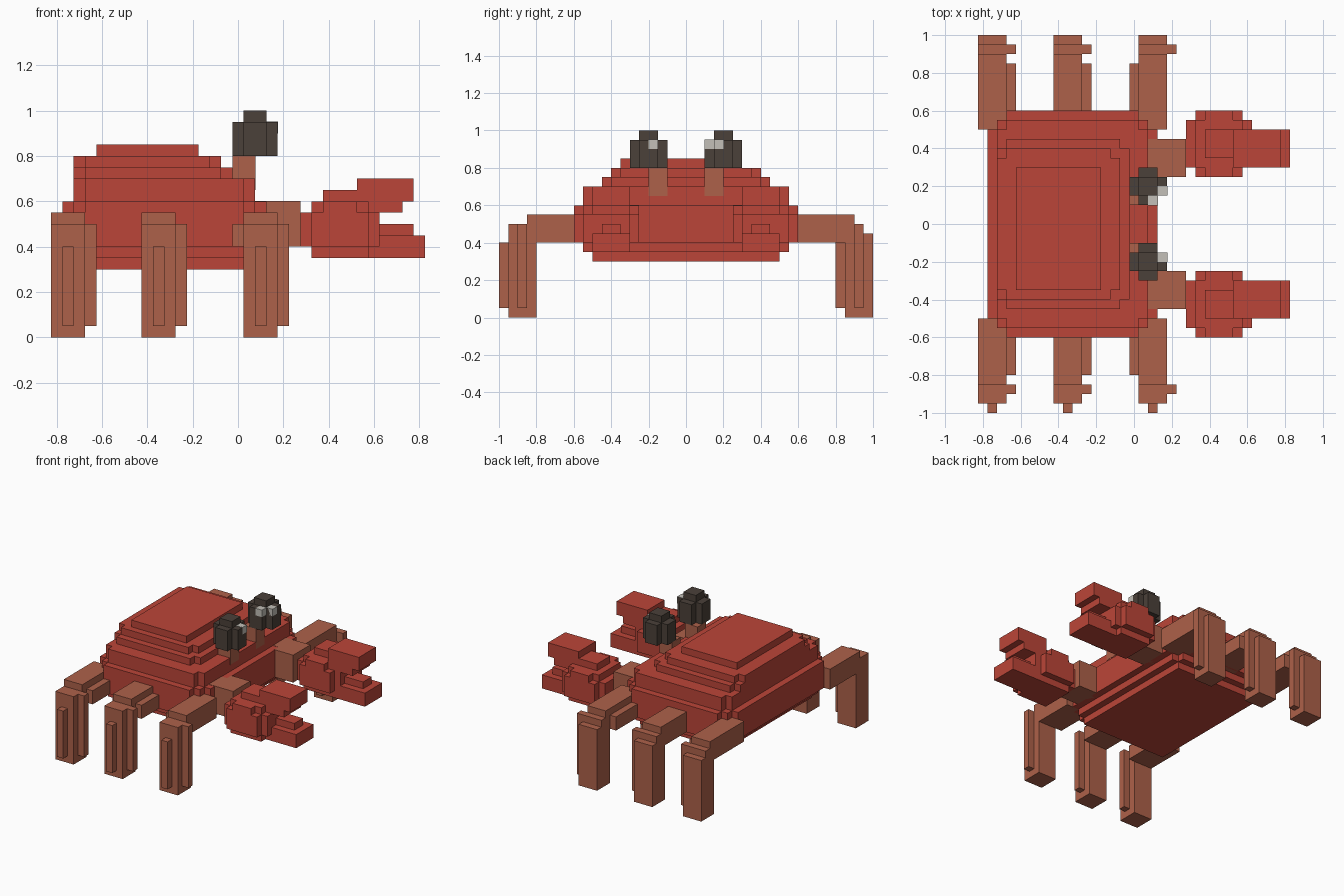
import bpy, bmesh

cube = bpy.data.objects.get("Cube")
if cube:
    bpy.data.objects.remove(cube)

U = 0.05  # one block


def material(name, rgb):
    m = bpy.data.materials.new(name)
    m.use_nodes = True
    m.diffuse_color = (*rgb, 1)
    m.node_tree.nodes["Principled BSDF"].inputs["Base Color"].default_value = (*rgb, 1)
    return m


RED = material("shell red", (0.50, 0.06, 0.04))
BROWN = material("limb brown", (0.42, 0.12, 0.068))
DARK = material("eye dark", (0.07, 0.052, 0.041))
LIGHT = material("eye glint", (0.55, 0.53, 0.48))


def slab(bm, x, y, z, steps=0):
    """Extruded rectangle whose corners are cut by a staircase of blocks."""
    def corner(cx, cy, sx, sy):
        pts = [(cx, cy + sy * steps * U)]
        for i in range(steps):
            px = cx + sx * (i + 1) * U
            pts += [(px, cy + sy * (steps - i) * U), (px, cy + sy * (steps - i - 1) * U)]
            if i == 0:
                pts[0] = (cx, cy + sy * steps * U)
        # drop the duplicate of the first point
        return pts

    outline = corner(x[0], y[0], 1, 1)
    outline += corner(x[1], y[0], -1, 1)[::-1]
    outline += corner(x[1], y[1], -1, -1)
    outline += corner(x[0], y[1], 1, -1)[::-1]
    face = bm.faces.new([bm.verts.new((px, py, z[0])) for px, py in outline])
    top = bmesh.ops.extrude_face_region(bm, geom=[face])["geom"]
    verts = [v for v in top if isinstance(v, bmesh.types.BMVert)]
    bmesh.ops.translate(bm, vec=(0, 0, z[1] - z[0]), verts=verts)


def part(name, mat, slabs, mirror=1):
    bm = bmesh.new()
    for s in slabs:
        slab(bm, *s)
    for v in bm.verts:
        v.co.y *= mirror
    bmesh.ops.recalc_face_normals(bm, faces=bm.faces)
    me = bpy.data.meshes.new(name)
    bm.to_mesh(me)
    bm.free()
    me.materials.append(mat)
    ob = bpy.data.objects.new(name, me)
    bpy.context.collection.objects.link(ob)
    return ob


# Stacked shell layers
part("shell", RED, [
    ((-.675, .025), (-.5, .5), (.3, .35)),
    ((-.725, .075), (-.55, .55), (.35, .4), 1),
    ((-.775, .125), (-.6, .6), (.4, .6), 2),
    ((-.725, .075), (-.55, .55), (.6, .7), 1),
    ((-.725, -.025), (-.45, .45), (.7, .75), 1),
    ((-.725, -.075), (-.4, .4), (.75, .8), 1),
    ((-.625, -.175), (-.35, .3), (.8, .85)),
])

# Six legs: the shin has ribs on its front and right faces
for row, x in (("rear", -.825), ("middle", -.425), ("front", .025)):
    strip = (x - U, x) if row == "front" else (x + .15, x + .2)
    core = (x, x + .15)
    for side, y, s in (("right", -.95, -1), ("left", .85, 1)):
        out = .85 if s < 0 else .9
        thigh = sorted((s * .5, s * out))
        rib_thigh = sorted((s * .55, s * (out - U)))
        knee = sorted((s * .8, s * .95))
        part(f"{row}_{side}_leg", BROWN, [
            (core, thigh, (.4, .55)),
            (strip, rib_thigh, (.4, .5)),
            (core, knee, (.4, .5)),
            (core, (y, y + .15), (0, .45)),
            ((x + .15, x + .2), (y + U, y + 2 * U), (.05, .5)),
            ((x + U, x + 2 * U), (y - U, y), (.05, .4)),
        ])

# Arms, claws, eye stalks and eyes
for side, s in (("right", -1), ("left", 1)):
    part(f"{side}_arm", BROWN, [
        ((.075, .275), (.3, .45), (.4, .602)),
        ((.12, .275), (.25, .3), (.4, .602)),
    ], s)
    part(f"{side}_claw", RED, [
        ((.325, .575), (.3, .55), (.35, .4)),
        ((.275, .625), (.25, .6), (.4, .55), 1),
        ((.325, .575), (.25, .6), (.55, .6), 1),
        ((.375, .55), (.35, .5), (.6, .65)),
        ((.55, .725), (.3, .5), (.55, .6)),
        ((.525, .775), (.3, .5), (.6, .7)),
        ((.55, .825), (.3, .5), (.35, .45)),
        ((.6, .775), (.35, .45), (.45, .5)),
    ], s)
    part(f"{side}_eye_stalk", BROWN, [((-.025, .077), (.1, .2), (.65, .8))], s)
    part(f"{side}_eye", DARK, [
        ((-.025, .175), (.1, .3), (.8, .95), 1),
        ((.025, .125), (.15, .25), (.95, 1)),
    ], s)
    glints = [((.125, .177), (.15, .2), (.9, .952))]
    if s > 0:
        glints.append(((.075, .127), (.098, .15), (.9, .952)))
    part(f"{side}_eye_glint", LIGHT, glints, s)
